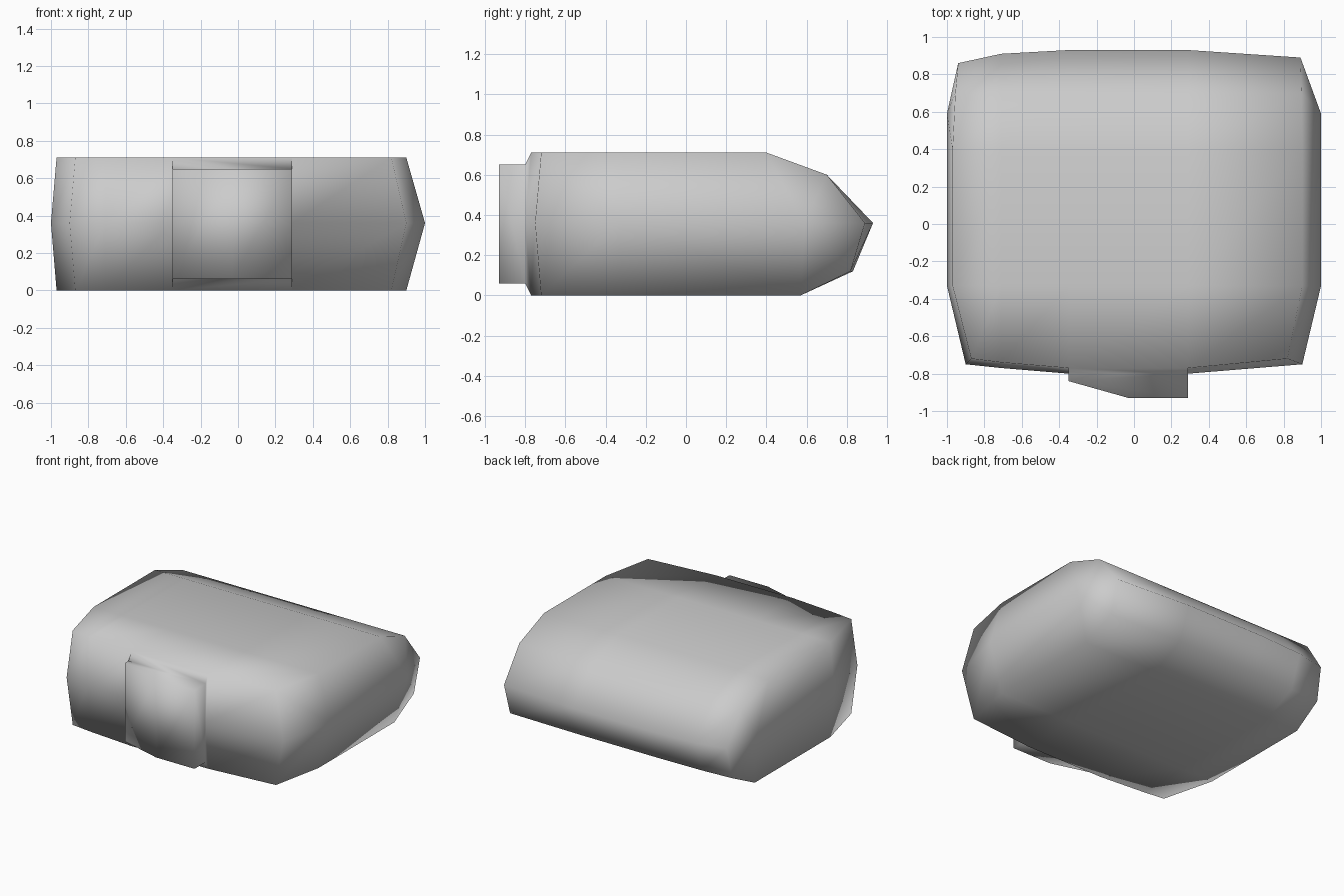
import bpy
import bmesh

if "Cube" in bpy.data.objects:
    bpy.data.objects.remove(bpy.data.objects["Cube"], do_unlink=True)

grey = bpy.data.materials.new("plain grey")
grey.use_nodes = True
colour = (0.6, 0.6, 0.6, 1)
grey.diffuse_color = colour
grey.node_tree.nodes["Principled BSDF"].inputs["Base Color"].default_value = colour

MID = 0.36
# side profile: y, z, x at the -x end, x at the +x end
PROFILE = [
    (-0.77, 0, -0.87, 0.82), (-0.80, MID, -0.90, 0.90), (-0.77, 0.71, -0.87, 0.82),
    (-0.33, 0.71, -0.97, 0.90), (0.40, 0.71, -0.97, 0.90), (0.70, 0.60, -0.955, 0.895),
    (0.93, MID, -0.94, 0.89), (0.83, 0.12, -0.95, 0.89),
    (0.57, 0, -0.97, 0.90), (-0.33, 0, -0.97, 0.90),
]
COUNT = len(PROFILE)
FRONT, BACK = (0, 1, 2), (6, 7)
# stations across the width: x (None = end), front bow, back bow
STATIONS = [(None, 0.05, 0.07), (-0.71, 0.03, 0.02), (-0.35, 0, 0),
            (0.29, 0, 0), (None, 0.05, 0.04)]

bm = bmesh.new()

# body: rings of the profile, bowed at front and back
rings = []
for s, (x, front_bow, back_bow) in enumerate(STATIONS):
    ring = []
    for i, (y, z, x_min, x_max) in enumerate(PROFILE):
        px = x if x is not None else (x_min if s == 0 else x_max)
        if i in FRONT:
            y += front_bow
        elif i in BACK:
            y -= back_bow * (1 if i == 6 else 0.3)
        ring.append(bm.verts.new((px, y, z)))
    rings.append(ring)

for s, (a, b) in enumerate(zip(rings, rings[1:])):
    for i in range(COUNT):
        if s == 2 and i in (0, 1):
            continue  # opening where the front block joins
        j = (i + 1) % COUNT
        bm.faces.new((a[i], b[i], b[j], a[j]))

# side caps: a ridge at mid height fans out to the end ring
for ring, x in ((rings[0], -1), (rings[-1], 1)):
    fore = bm.verts.new((x, -0.33, MID))
    aft = bm.verts.new((x, 0.59, MID))
    for i in range(COUNT):
        j = (i + 1) % COUNT
        if i in (3, 8):
            first, second = (fore, aft) if i == 3 else (aft, fore)
            bm.faces.new((ring[i], ring[j], second, first))
        else:
            hub = aft if 4 <= i <= 7 else fore
            bm.faces.new((ring[i], ring[j], hub))

# front block: grown out of the opening, with a slanted front
LOW, HIGH = 0.06, 0.65


def block_column(x, y):
    return [bm.verts.new((x, y, z)) for z in (LOW, HIGH)]


left_base, right_base = block_column(-0.35, -0.80), block_column(0.29, -0.80)
left, nose, right = (block_column(x, y) for x, y in
                     ((-0.35, -0.84), (-0.03, -0.93), (0.29, -0.93)))
for a, b in ((left, nose), (nose, right)):
    bm.faces.new((a[0], b[0], b[1], a[1]))
for level, edge in ((0, 0), (1, 2)):
    bm.faces.new((left_base[level], left[level], nose[level],
                  right[level], right_base[level]))
    bm.faces.new((rings[2][edge], rings[3][edge],
                  right_base[level], left_base[level]))
for ring, base, tip in ((rings[2], left_base, left), (rings[3], right_base, right)):
    bm.faces.new((base[0], tip[0], tip[1], base[1]))
    bm.faces.new((ring[0], base[0], base[1], ring[2], ring[1]))

bmesh.ops.recalc_face_normals(bm, faces=bm.faces)
for face in bm.faces:
    face.smooth = True

mesh = bpy.data.meshes.new("body_with_front_block")
bm.to_mesh(mesh)
bm.free()
mesh.materials.append(grey)
body = bpy.data.objects.new("body_with_front_block", mesh)
bpy.context.collection.objects.link(body)
